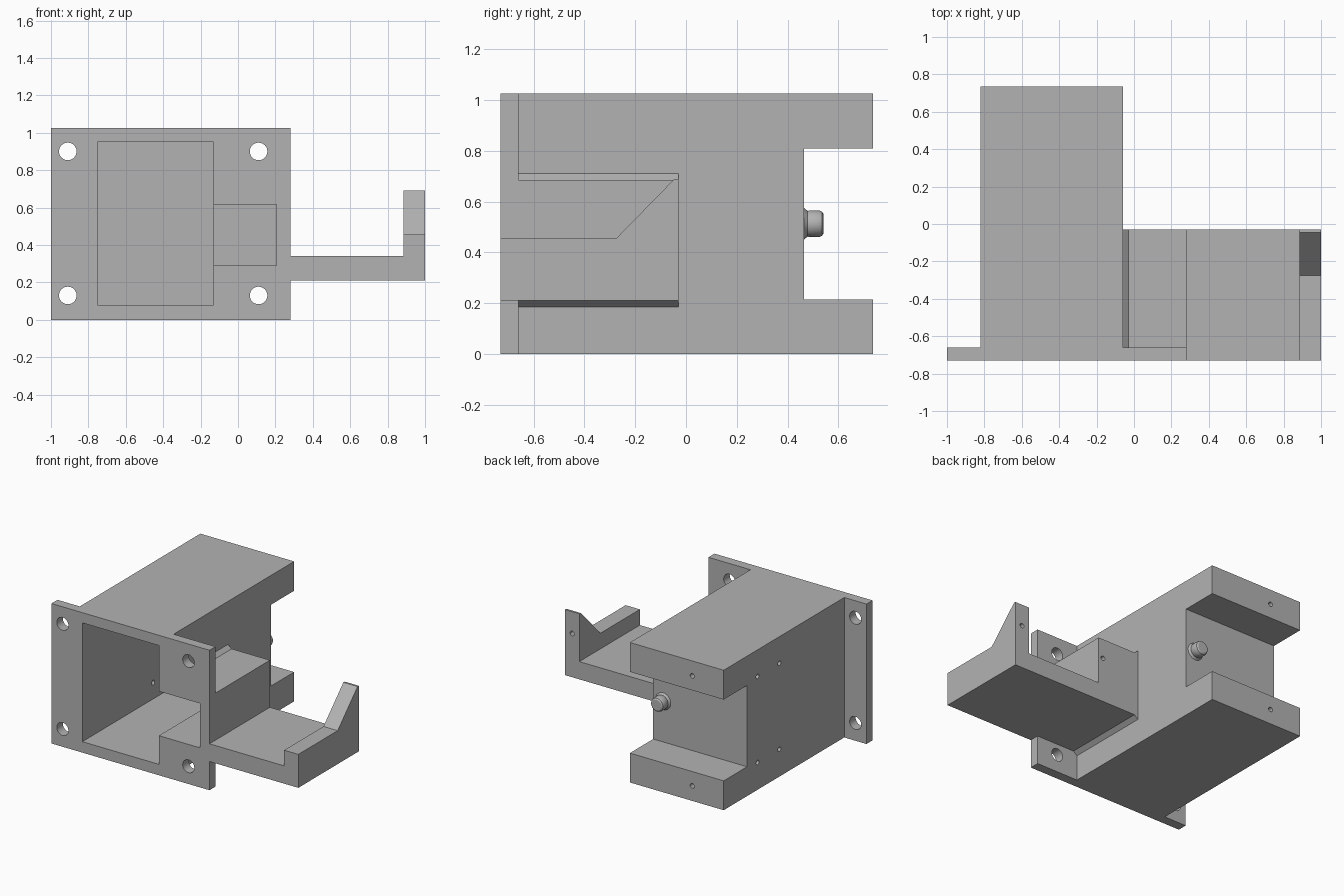
import bpy, bmesh, math
from mathutils import Vector, Matrix

cube = bpy.data.objects.get("Cube")
if cube:
    bpy.data.objects.remove(cube, do_unlink=True)

grey = bpy.data.materials.new("matte grey")
grey.use_nodes = True
grey.diffuse_color = (0.45, 0.45, 0.45, 1)
grey.node_tree.nodes["Principled BSDF"].inputs["Base Color"].default_value = grey.diffuse_color


def finish(bm, name):
    bmesh.ops.recalc_face_normals(bm, faces=bm.faces)
    mesh = bpy.data.meshes.new(name)
    bm.to_mesh(mesh)
    bm.free()
    mesh.materials.append(grey)
    obj = bpy.data.objects.new(name, mesh)
    bpy.context.collection.objects.link(obj)
    return obj


def prism(name, points, axis, start, end):
    """Extrude a profile along x (points are y, z) or along y (points are x, z)."""
    bm = bmesh.new()
    place = (lambda a, b: (start, a, b)) if axis == "x" else (lambda a, b: (a, start, b))
    face = bm.faces.new([bm.verts.new(place(a, b)) for a, b in points])
    out = bmesh.ops.extrude_face_region(bm, geom=[face])
    shift = Vector((end - start, 0, 0) if axis == "x" else (0, end - start, 0))
    verts = [g for g in out["geom"] if isinstance(g, bmesh.types.BMVert)]
    bmesh.ops.translate(bm, verts=verts, vec=shift)
    return finish(bm, name)


def box(name, x0, x1, y0, y1, z0, z1):
    return prism(name, [(x0, z0), (x1, z0), (x1, z1), (x0, z1)], "y", y0, y1)


def drill(name, centre, radius, length, axis, sides=24):
    bm = bmesh.new()
    turn = Matrix.Rotation(math.pi / 2, 4, "Y" if axis == "x" else "X")
    bmesh.ops.create_cone(bm, cap_ends=True, segments=sides, radius1=radius, radius2=radius,
                          depth=length, matrix=Matrix.Translation(centre) @ turn)
    return finish(bm, name)


def combine(target, other, operation):
    other.hide_render = True
    mod = target.modifiers.new(operation, "BOOLEAN")
    mod.operation = operation
    mod.solver = "EXACT"
    mod.object = other
    bpy.context.view_layer.objects.active = target
    bpy.ops.object.modifier_apply(modifier=mod.name)
    bpy.data.objects.remove(other, do_unlink=True)


# Main housing with a slot across the back
BACK, SLOT, TOP = 0.735, 0.465, 1.025
bracket = prism("bracket", [(-0.73, 0), (BACK, 0), (BACK, 0.215), (SLOT, 0.215),
                            (SLOT, 0.81), (BACK, 0.81), (BACK, TOP), (-0.73, TOP)],
                "x", -0.82, -0.06)

# Mounting flange, side housing with chamfered root, arm and raised lip
solids = [
    box("flange", -1, 0.28, -0.73, -0.66, 0, TOP),
    prism("side_housing", [(-0.2, 0.185), (-0.06, 0.185), (-0.03, 0.21), (0.28, 0.21),
                           (0.28, 0.685), (-0.03, 0.685), (-0.06, 0.71), (-0.2, 0.71)],
          "y", -0.7, -0.03),
    box("arm", 0.1, 1, -0.73, -0.03, 0.21, 0.34),
    prism("lip", [(-0.73, 0.21), (-0.03, 0.21), (-0.03, 0.69), (-0.045, 0.69),
                  (-0.275, 0.455), (-0.73, 0.455)], "x", 0.885, 1),
]
for solid in solids:
    combine(bracket, solid, "UNION")

# Front cavities
cutters = [
    box("main_cavity", -0.75, -0.13, -0.8, 0.39, 0.08, 0.95),
    box("side_cavity", -0.3, 0.205, -0.8, -0.1, 0.29, 0.615),
]
# Flange bolt holes
for x in (-0.91, 0.11):
    for z in (0.13, 0.9):
        cutters.append(drill("bolt_hole", (x, -0.7, z), 0.047, 0.3, "y", 32))
# Small holes through the outer wall
for y in (0.09, 0.343):
    for z in (0.2, 0.83):
        cutters.append(drill("wall_hole", (-0.8, y, z), 0.017, 0.2, "x"))
# Blind holes in the rear faces
for x, y, z in ((-0.565, BACK, 0.11), (-0.565, BACK, 0.915), (0.243, -0.03, 0.54), (0.943, -0.03, 0.53)):
    cutters.append(drill("rear_hole", (x, y, z), 0.017, 0.16, "y"))
for cutter in cutters:
    combine(bracket, cutter, "DIFFERENCE")

# Merge flat areas left over from the cuts
bm = bmesh.new()
bm.from_mesh(bracket.data)
bmesh.ops.remove_doubles(bm, verts=bm.verts, dist=0.0002)
bmesh.ops.dissolve_limit(bm, angle_limit=0.01, verts=bm.verts, edges=bm.edges)
bm.to_mesh(bracket.data)
bm.free()

# Rear button, a turned profile of radius and height
bm = bmesh.new()
profile = [(0, -0.02), (0.062, -0.02), (0.062, 0), (0.05, 0.014), (0.052, 0.018),
           (0.052, 0.06), (0.048, 0.07), (0.038, 0.076), (0, 0.076)]
verts = [bm.verts.new((r, 0, h)) for r, h in profile]
edges = [bm.edges.new(pair) for pair in zip(verts, verts[1:])]
bmesh.ops.spin(bm, geom=verts + edges, cent=(0, 0, 0), axis=(0, 0, 1),
               angle=2 * math.pi, steps=32)
bmesh.ops.remove_doubles(bm, verts=bm.verts, dist=0.0002)
bmesh.ops.transform(bm, verts=bm.verts, matrix=Matrix.Translation((-0.14, SLOT, 0.513))
                    @ Matrix.Rotation(-math.pi / 2, 4, "X"))
button = finish(bm, "rear_button")

# Smooth round surfaces, keep edges sharp
for obj in (bracket, button):
    bpy.ops.object.select_all(action="DESELECT")
    obj.select_set(True)
    bpy.context.view_layer.objects.active = obj
    bpy.ops.object.shade_smooth_by_angle(angle=math.radians(30))
